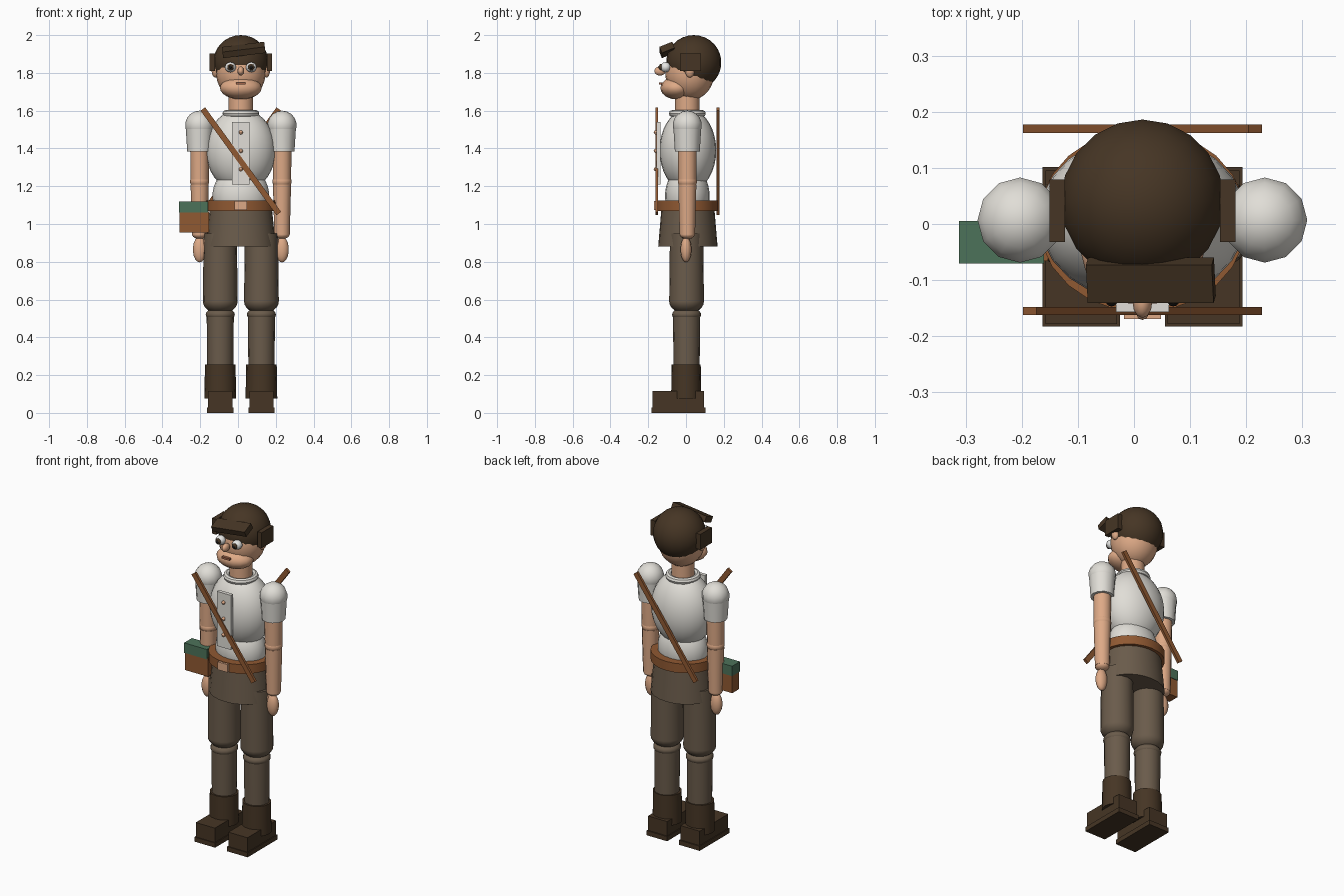
import bpy
from math import radians
from mathutils import Vector

cube = bpy.data.objects.get("Cube")
if cube:
    bpy.data.objects.remove(cube, do_unlink=True)

CX, CY = 0.015, 0.007  # body axis


def material(name, r, g, b):
    m = bpy.data.materials.new(name)
    m.use_nodes = True
    m.diffuse_color = (r, g, b, 1)
    m.node_tree.nodes["Principled BSDF"].inputs["Base Color"].default_value = (r, g, b, 1)
    m.roughness = 0.8
    return m


SKIN = material("skin", 0.73, 0.40, 0.24)
BROWN = material("dark brown", 0.061, 0.036, 0.018)
SHIRT = material("shirt white", 0.75, 0.73, 0.68)
CLOTH = material("trouser brown", 0.144, 0.105, 0.07)
LEATHER = material("leather", 0.28, 0.10, 0.032)
GREEN = material("bag green", 0.073, 0.171, 0.102)
WHITE = material("eye white", 0.85, 0.85, 0.83)
BLACK = material("pupil black", 0.01, 0.01, 0.01)
LIP = material("lip", 0.36, 0.13, 0.07)


def finish(name, mat, smooth=True):
    ob = bpy.context.object
    ob.name = name
    ob.data.materials.append(mat)
    if smooth:
        bpy.ops.object.shade_smooth_by_angle(angle=radians(40))
    return ob


def ball(name, mat, loc, radii, seg=16):
    bpy.ops.mesh.primitive_uv_sphere_add(segments=seg, ring_count=seg * 3 // 4, location=loc)
    bpy.context.object.scale = radii
    return finish(name, mat)


def tube(name, mat, x, y, low, high, r_low, r_high, depth=1.0, seg=16):
    """Upright tapered tube; depth squashes it front to back."""
    bpy.ops.mesh.primitive_cone_add(vertices=seg, radius1=r_low, radius2=r_high,
                                    depth=high - low, location=(x, y, (low + high) / 2))
    bpy.context.object.scale.y = depth
    return finish(name, mat)


def box(name, mat, low, high, rot=(0, 0, 0)):
    """Box between two corners, then turned about its middle (degrees)."""
    a, b = Vector(low), Vector(high)
    bpy.ops.mesh.primitive_cube_add(size=1, location=(a + b) / 2,
                                    rotation=[radians(d) for d in rot])
    bpy.context.object.scale = b - a
    return finish(name, mat, False)


# Head and hair
ball("head", SKIN, (CX, 0.02, 1.80), (0.131, 0.13, 0.145), 20)
ball("jaw", SKIN, (CX, -0.05, 1.72), (0.11, 0.085, 0.06))
ball("hair", BROWN, (CX, 0.041, 1.855), (0.146, 0.146, 0.145), 20)
box("fringe", BROWN, (-0.083, -0.137, 1.904), (0.143, -0.064, 1.939), (22, -7, 0))
ball("nose", SKIN, (CX, -0.138, 1.81), (0.018, 0.03, 0.024), 12)
box("mouth", LIP, (CX - 0.026, -0.142, 1.738), (CX + 0.026, -0.126, 1.75))
tube("neck", SKIN, CX, CY, 1.56, 1.70, 0.065, 0.065)

# Torso
ball("chest", SHIRT, (CX, 0.01, 1.39), (0.185, 0.15, 0.22), 24)
ball("waist", SHIRT, (CX, CY, 1.15), (0.15, 0.118, 0.16), 20)
bpy.ops.mesh.primitive_torus_add(major_radius=0.08, minor_radius=0.018, major_segments=20,
                                 minor_segments=8, location=(CX, CY, 1.585))
finish("collar", SHIRT)
box("placket", SHIRT, (CX - 0.047, -0.157, 1.21), (CX + 0.047, -0.135, 1.54))
for z in (1.485, 1.387, 1.29):
    ball("button", SKIN, (CX, -0.16, z), (0.011, 0.011, 0.011), 8)

# Hips and belt
tube("hips", CLOTH, CX, 0.01, 0.88, 1.08, 0.185, 0.165, 0.85, 24)
tube("belt", LEATHER, CX, 0.006, 1.07, 1.125, 0.186, 0.186, 0.88, 24)
box("buckle", SKIN, (CX - 0.033, -0.169, 1.074), (CX + 0.033, -0.15, 1.122))

# Crossed shoulder straps, front and back
for name, y, tilt in (("front_strap", -0.155, -36), ("back_strap", 0.17, 36)):
    box(name, LEATHER, (0, y - 0.0075, 0.99), (0.03, y + 0.0075, 1.674), (0, tilt, 0))

# Hip bag
box("bag", LEATHER, (-0.31, -0.066, 0.955), (-0.153, 0.001, 1.065))
box("bag_flap", GREEN, (-0.312, -0.07, 1.06), (-0.16, 0.005, 1.12))

# Paired parts
for label, s in (("right", -1), ("left", 1)):
    # Eye, ear and side hair
    ex = CX + s * 0.055
    ball(label + "_eye", WHITE, (ex, -0.108, 1.83), (0.029, 0.028, 0.027), 12)
    ball(label + "_iris", BROWN, (ex, -0.132, 1.83), (0.017, 0.012, 0.017), 12)
    ball(label + "_pupil", BLACK, (ex, -0.141, 1.83), (0.009, 0.006, 0.009), 8)
    ball(label + "_ear", SKIN, (CX + s * 0.135, 0.02, 1.815), (0.02, 0.026, 0.04), 12)
    hx = CX + s * 0.152
    box(label + "_side_hair", BROWN, (hx - 0.014, -0.032, 1.81), (hx + 0.014, 0.079, 1.903))

    # Arm
    ax = CX + s * 0.218
    ball(label + "_shoulder", SHIRT, (ax, CY, 1.523), (0.077, 0.077, 0.077), 12)
    tube(label + "_sleeve", SHIRT, ax, CY, 1.385, 1.53, 0.066, 0.075, seg=12)
    tube(label + "_upper_arm", SKIN, ax, CY, 1.22, 1.40, 0.048, 0.05, seg=12)
    ball(label + "_elbow", SKIN, (ax, CY, 1.225), (0.051, 0.051, 0.04), 12)
    tube(label + "_forearm", SKIN, ax, CY, 0.945, 1.21, 0.041, 0.048, seg=12)
    ball(label + "_hand", SKIN, (ax, CY - 0.007, 0.865), (0.036, 0.029, 0.068), 12)
    ball(label + "_wrist", SKIN, (ax, CY, 0.945), (0.04, 0.04, 0.025), 12)
    ball(label + "_thumb", SKIN, (ax - s * 0.03, CY - 0.015, 0.90), (0.014, 0.014, 0.03), 8)

    # Leg
    lx = CX + s * 0.109
    tube(label + "_thigh", CLOTH, lx, CY - 0.004, 0.59, 0.95, 0.092, 0.088)
    ball(label + "_thigh_end", CLOTH, (lx, CY - 0.004, 0.59), (0.092, 0.092, 0.065))
    ball(label + "_knee", CLOTH, (lx, CY - 0.004, 0.52), (0.077, 0.077, 0.04))
    tube(label + "_shin", CLOTH, lx, CY - 0.004, 0.22, 0.53, 0.069, 0.072)

    # Boot
    tube(label + "_boot_shaft", BROWN, lx, CY - 0.006, 0.075, 0.255, 0.084, 0.081, 0.95)
    box(label + "_boot", BROWN, (lx - 0.064, -0.178, 0.02), (lx + 0.064, 0.095, 0.115))
    box(label + "_sole", BROWN, (lx - 0.069, -0.183, 0), (lx + 0.069, 0.102, 0.028))
